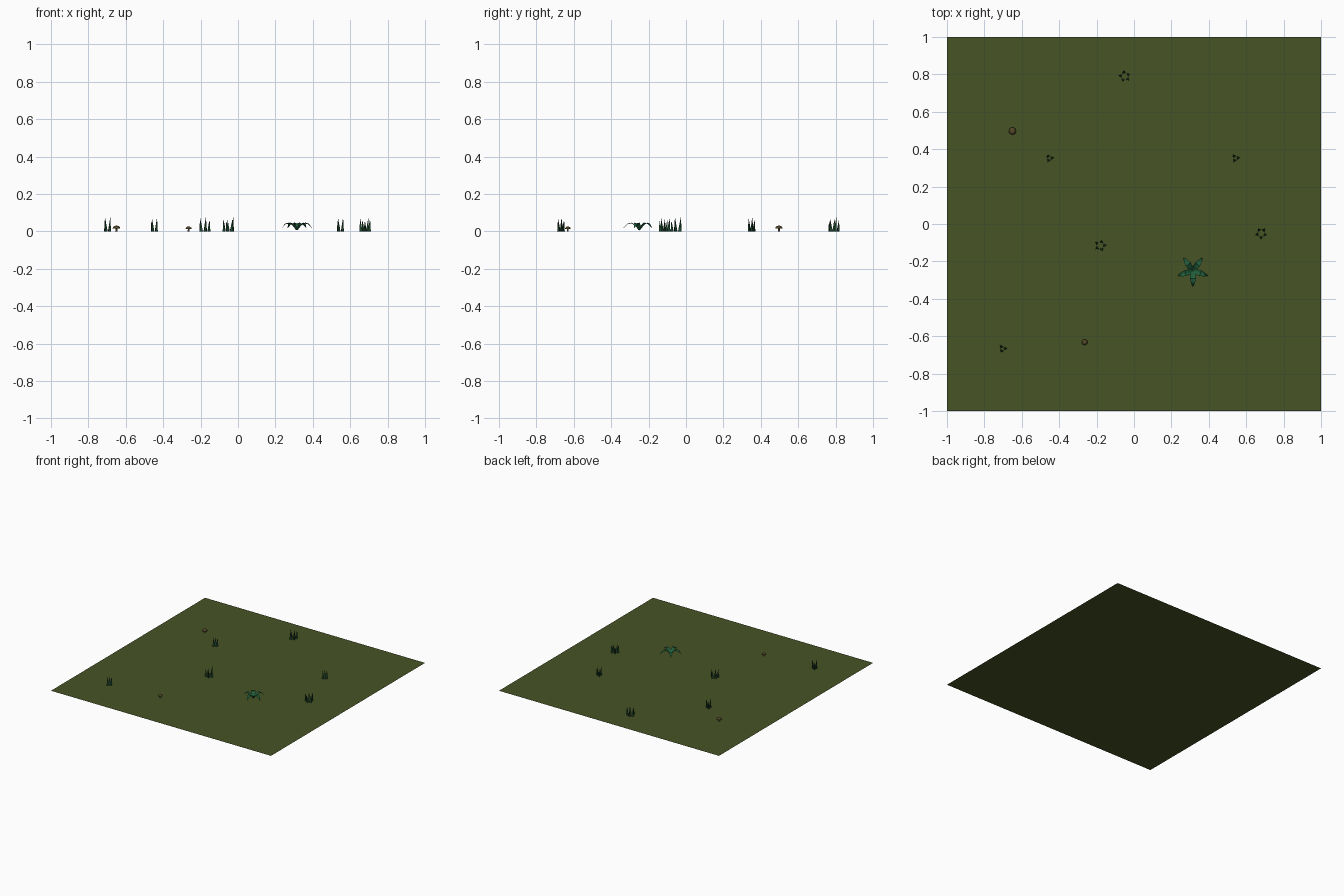
import bpy, bmesh, math
from mathutils import Vector, Matrix

if "Cube" in bpy.data.objects:
    bpy.data.objects.remove(bpy.data.objects["Cube"])


def material(name, rgb):
    m = bpy.data.materials.new(name)
    m.diffuse_color = (*rgb, 1)
    m.use_nodes = True
    m.node_tree.nodes["Principled BSDF"].inputs["Base Color"].default_value = m.diffuse_color
    return m


MOSS = material("moss olive", (0.063, 0.088, 0.018))
GRASS = material("grass dark green", (0.013, 0.062, 0.025))
FERN = material("fern green", (0.016, 0.115, 0.045))
STEM = material("mushroom tan", (0.20, 0.13, 0.06))
CAP = material("mushroom brown", (0.085, 0.065, 0.022))


def finish(name, bm, mats):
    me = bpy.data.meshes.new(name)
    bm.to_mesh(me)
    bm.free()
    for m in mats:
        me.materials.append(m)
    ob = bpy.data.objects.new(name, me)
    bpy.context.collection.objects.link(ob)
    return ob


# Ground sheet
bm = bmesh.new()
bmesh.ops.create_grid(bm, x_segments=1, y_segments=1, size=1)
finish("ground", bm, [MOSS])


# Grass tuft: a ring of narrow three-sided blades
def tuft(name, x, y, count, spread, turn):
    bm = bmesh.new()
    heights = (0.075, 0.062, 0.070, 0.058, 0.066)
    for i in range(count):
        a = turn + i * math.tau / count
        out = Vector((math.cos(a), math.sin(a), 0))
        root = Vector((x, y, 0)) + out * spread
        base = [bm.verts.new(root + 0.0105 * Vector((math.cos(a + k * math.tau / 3),
                                                     math.sin(a + k * math.tau / 3), 0)))
                for k in range(3)]
        tip = bm.verts.new(root + out * 0.006 + Vector((0, 0, heights[i])))
        for k in range(3):
            bm.faces.new((base[k], base[(k + 1) % 3], tip))
    finish(name, bm, [GRASS])


for i, (x, y) in enumerate([(-0.05, 0.79), (0.68, -0.05), (-0.18, -0.115)]):
    tuft(f"large_grass_tuft_{i + 1}", x, y, 5, 0.022, 0.5 + i * 0.4)
for i, (x, y) in enumerate([(-0.452, 0.352), (0.543, 0.352), (-0.702, -0.667)]):
    tuft(f"small_grass_tuft_{i + 1}", x, y, 3, 0.013, 0.1)

# Fern: five arching leaves folded along the midrib
bm = bmesh.new()
profile = [(0.0, 0.006, 0.006), (0.022, 0.030, 0.014), (0.042, 0.043, 0.016),
           (0.064, 0.038, 0.011), (0.084, 0.018, 0.001)]   # reach, height, half width
for i in range(5):
    place = Matrix.Translation((0.315, -0.25, 0)) @ Matrix.Rotation(
        -math.pi / 2 + i * math.tau / 5, 4, 'Z')
    rows = [[bm.verts.new(place @ Vector((r, s * w, z + abs(s) * w * 0.25)))
             for s in (-1, 0, 1)] for r, z, w in profile]
    for a, b in zip(rows, rows[1:]):
        for k in range(2):
            bm.faces.new((a[k], b[k], b[k + 1], a[k + 1]))
finish("fern", bm, [FERN])


# Mushroom: revolved stem and domed cap
def mushroom(name, x, y, r, h):
    sides = 10
    outline = [(0.32 * r, 0), (0.26 * r, 0.55 * h), (r, 0.52 * h),
               (0.88 * r, 0.76 * h), (0.5 * r, 0.95 * h)]
    bm = bmesh.new()
    rings = [[bm.verts.new((x + q * math.cos(k * math.tau / sides),
                            y + q * math.sin(k * math.tau / sides), z))
              for k in range(sides)] for q, z in outline]
    top = bm.verts.new((x, y, h))
    for j, (a, b) in enumerate(zip(rings, rings[1:])):
        for k in range(sides):
            n = (k + 1) % sides
            bm.faces.new((a[k], a[n], b[n], b[k])).material_index = int(j > 0)
    for k in range(sides):
        bm.faces.new((rings[-1][k], rings[-1][(k + 1) % sides], top)).material_index = 1
    finish(name, bm, [STEM, CAP])


mushroom("large_mushroom", -0.65, 0.497, 0.020, 0.031)
mushroom("small_mushroom", -0.264, -0.632, 0.016, 0.026)
